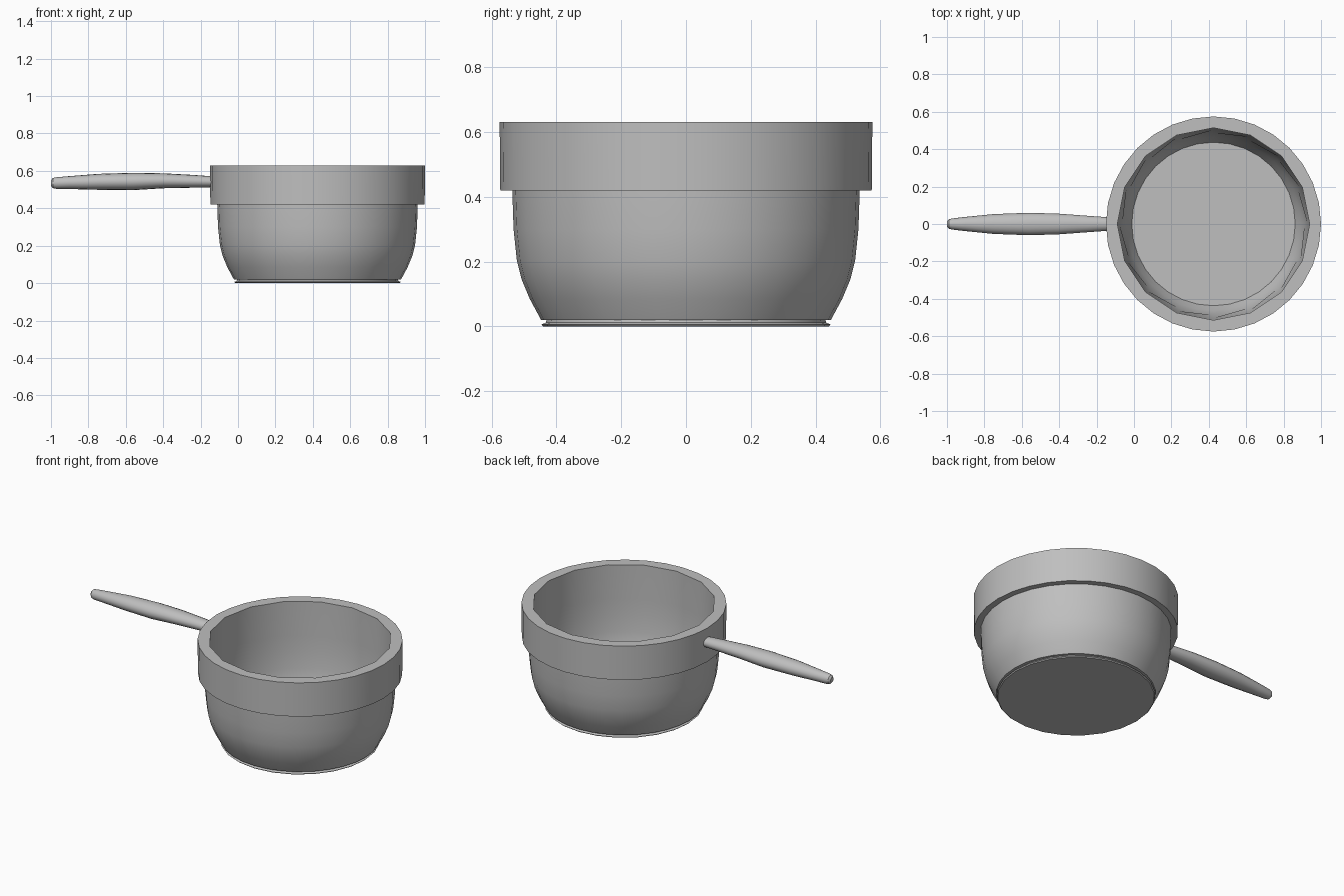
import bpy, bmesh, math

if "Cube" in bpy.data.objects:
    bpy.data.objects.remove(bpy.data.objects["Cube"])

grey = bpy.data.materials.new("brushed grey metal")
grey.diffuse_color = (0.52, 0.52, 0.52, 1)
grey.use_nodes = True
grey.node_tree.nodes["Principled BSDF"].inputs["Base Color"].default_value = grey.diffuse_color

POT_X = 0.425   # pot axis


def loft(name, rings):
    """Skin a list of vertex rings (counts may halve) and cap both ends."""
    bm = bmesh.new()
    loops = [[bm.verts.new(p) for p in ring] for ring in rings]
    for a, b in zip(loops, loops[1:]):
        na, nb = len(a), len(b)
        m = max(na, nb)
        for k in range(m):
            quad = [a[k * na // m], a[(k + 1) * na // m % na],
                    b[(k + 1) * nb // m % nb], b[k * nb // m]]
            bm.faces.new(list(dict.fromkeys(quad)))
    bm.faces.new(loops[0])
    bm.faces.new(loops[-1])
    bmesh.ops.recalc_face_normals(bm, faces=bm.faces)
    mesh = bpy.data.meshes.new(name)
    bm.to_mesh(mesh)
    bm.free()
    mesh.materials.append(grey)
    ob = bpy.data.objects.new(name, mesh)
    bpy.context.collection.objects.link(ob)
    bpy.ops.object.select_all(action='DESELECT')
    ob.select_set(True)
    bpy.context.view_layer.objects.active = ob
    bpy.ops.object.shade_smooth_by_angle(angle=math.radians(32))
    return ob


def circle(r, z, n):
    return [(POT_X + r * math.cos(2 * math.pi * i / n),
             r * math.sin(2 * math.pi * i / n), z) for i in range(n)]


# Bowl with stepped upper band: outside going up, then inside going down
outside = [(0.447, 0.02), (0.482, 0.085), (0.507, 0.145), (0.522, 0.205),
           (0.532, 0.30), (0.536, 0.42), (0.573, 0.42), (0.575, 0.63)]
inside = [(0.514, 0.63), (0.514, 0.42), (0.512, 0.32), (0.503, 0.22),
          (0.487, 0.14), (0.464, 0.08), (0.437, 0.027)]
loft("pot_bowl", [circle(r, z, 32) for r, z in outside]
     + [circle(r, z, 16) for r, z in inside[:4]]
     + [circle(r, z, 32) for r, z in inside[4:]])

# Thin foot under the bowl
loft("base_plate", [circle(r, z, 24) for r, z in
                    [(0.440, 0.0), (0.446, 0.006), (0.432, 0.012), (0.430, 0.022)]])

# Tapered handle: x, bottom z, top z, half width
stations = [(-1.0, 0.520, 0.550, 0.014), (-0.99, 0.508, 0.562, 0.025),
            (-0.97, 0.504, 0.566, 0.030), (-0.90, 0.503, 0.572, 0.038),
            (-0.75, 0.499, 0.584, 0.053), (-0.56, 0.497, 0.590, 0.060),
            (-0.40, 0.507, 0.587, 0.055), (-0.25, 0.510, 0.579, 0.044),
            (-0.11, 0.513, 0.569, 0.034)]
rings = []
for x, lo, hi, w in stations:
    rings.append([(x, w * math.cos(2 * math.pi * i / 16),
                   (lo + hi) / 2 + (hi - lo) / 2 * math.sin(2 * math.pi * i / 16))
                  for i in range(16)])
loft("handle", rings)
